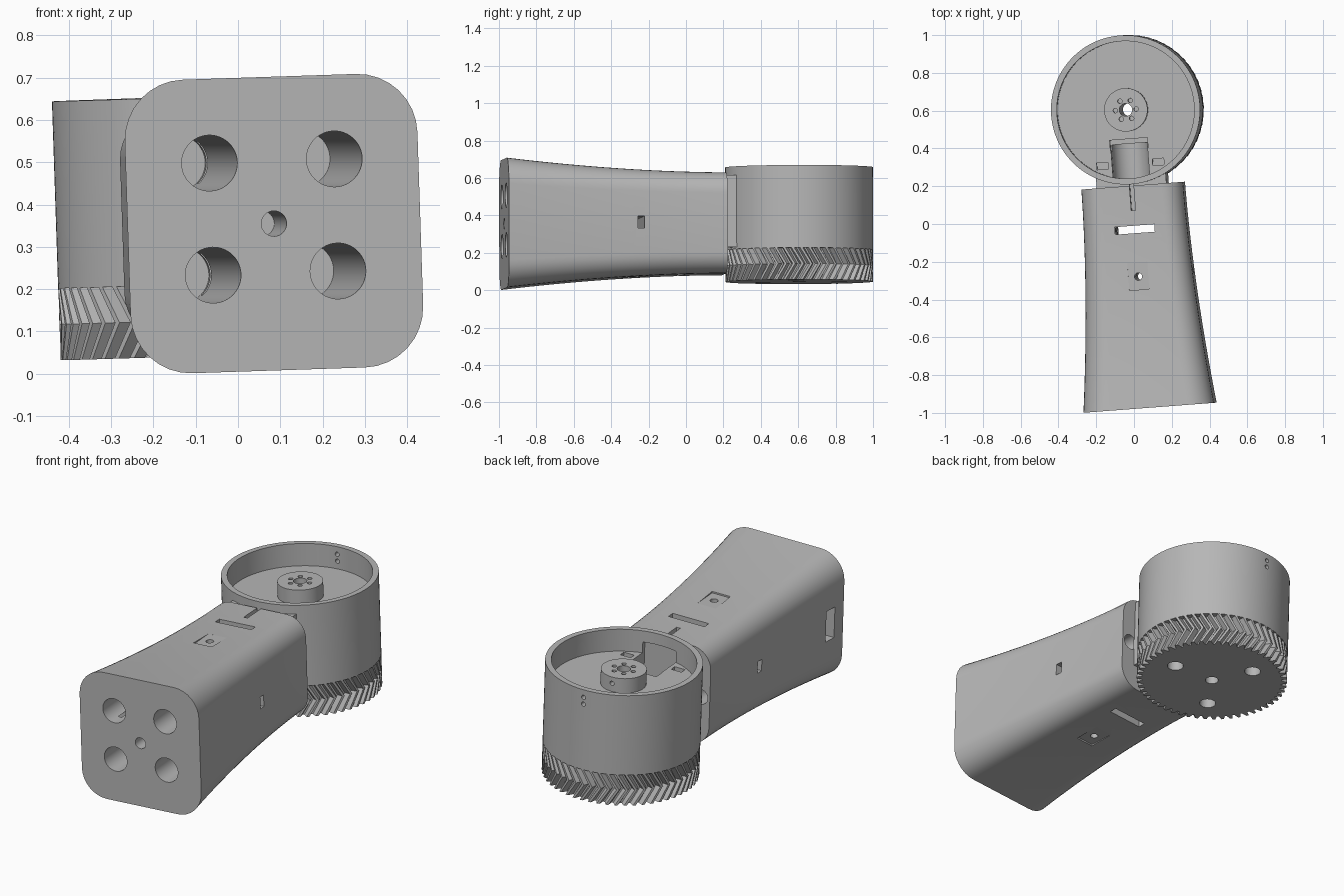
import bpy, bmesh, math
from mathutils import Matrix, Vector

if "Cube" in bpy.data.objects:
    bpy.data.objects.remove(bpy.data.objects["Cube"], do_unlink=True)

grey = bpy.data.materials.new("plain_grey")
grey.use_nodes = True
GREY = (0.47, 0.47, 0.47, 1)
grey.diffuse_color = GREY
grey.node_tree.nodes["Principled BSDF"].inputs["Base Color"].default_value = GREY

parts = []


def make(name, bm):
    bmesh.ops.recalc_face_normals(bm, faces=bm.faces)
    mesh = bpy.data.meshes.new(name)
    bm.to_mesh(mesh)
    bm.free()
    obj = bpy.data.objects.new(name, mesh)
    bpy.context.collection.objects.link(obj)
    return obj


def part(name, bm):
    obj = make(name, bm)
    obj.data.materials.append(grey)
    parts.append(obj)
    return obj


def box(x, y, z):
    """Box from (low, high) ranges."""
    bm = bmesh.new()
    size = [r[1] - r[0] for r in (x, y, z)]
    mid = Vector([(r[0] + r[1]) / 2 for r in (x, y, z)])
    bmesh.ops.create_cube(bm, size=1, matrix=Matrix.Translation(mid) @ Matrix.Diagonal((*size, 1)))
    return bm


def rod(start, end, r, sides=32):
    """Cylinder between two points."""
    a, b = Vector(start), Vector(end)
    turn = (b - a).to_track_quat('Z', 'Y').to_matrix().to_4x4()
    bm = bmesh.new()
    bmesh.ops.create_cone(bm, cap_ends=True, segments=sides, radius1=r, radius2=r,
                          depth=(b - a).length, matrix=Matrix.Translation((a + b) / 2) @ turn)
    return bm


def loft(rings):
    bm = bmesh.new()
    loops = [[bm.verts.new(p) for p in ring] for ring in rings]
    n = len(loops[0])
    for a, b in zip(loops, loops[1:]):
        for i in range(n):
            j = (i + 1) % n
            bm.faces.new((a[i], a[j], b[j], b[i]))
    bm.faces.new(loops[0])
    bm.faces.new(loops[-1])
    return bm


def cut(obj, shapes):
    cutters = [make("cutter", s) for s in shapes]
    for c in cutters:
        c.hide_render = True
        mod = obj.modifiers.new("cut", 'BOOLEAN')
        mod.operation, mod.solver, mod.object = 'DIFFERENCE', 'EXACT', c
    deps = bpy.context.evaluated_depsgraph_get()
    mesh = bpy.data.meshes.new_from_object(obj.evaluated_get(deps))
    obj.modifiers.clear()
    obj.data = mesh
    for c in cutters:
        bpy.data.objects.remove(c, do_unlink=True)


def ring_points(r, count, start=0.0):
    angles = [math.radians(start) + math.tau * i / count for i in range(count)]
    return [(r * math.cos(a), r * math.sin(a)) for a in angles]


# Flared arm with a rounded square section; drum axis is the local origin
FRONT, BACK = -1.582, -0.403


def half_size(y):
    return 0.27 + 0.077 * ((BACK - y) / (BACK - FRONT)) ** 1.8


def section(y):
    h = half_size(y)
    r = h * 0.41
    pts = []
    for k, (sx, sz) in enumerate(((1, 1), (-1, 1), (-1, -1), (1, -1))):
        for s in range(9):
            a = math.pi / 2 * (k + s / 8)
            pts.append((sx * (h - r) + r * math.cos(a), y, sz * (h - r) + r * math.sin(a)))
    return pts


RINGS = 16
arm = part("arm", loft([section(FRONT + (BACK - FRONT) * i / RINGS) for i in range(RINGS + 1)]))
pad = half_size(-0.81)
holes = [rod((x, FRONT - 0.1, z), (x, -0.58, z), 0.066, 48)
         for x in (-0.148, 0.148) for z in (0.148, -0.117)]              # long bores
holes += [rod((0, FRONT - 0.1, 0), (0, -1.2, 0), 0.03),                   # centre bore
          box((-0.105, 0.105), (-0.655, -0.615), (-0.5, 0.5)),            # strap slot
          box((-0.011, 0.011), (-0.535, -0.35), (0.17, 0.4)),             # top slit
          box((-0.5, 0.5), (-0.886, -0.85), (-0.032, 0.032)),             # side slots
          box((-0.5, -0.15), (-1.51, -1.44), (-0.085, 0.085)),            # side window
          box((-0.053, 0.053), (-0.955, -0.81), (pad, 0.5)),              # nut pockets
          box((-0.053, 0.053), (-0.955, -0.81), (-0.5, -pad)),
          rod((0, -0.885, -0.5), (0, -0.885, 0.5), 0.02)]
holes += [rod((x, -0.55, 0), (x, -0.3, 0), 0.042) for x in (-0.215, 0.215)]
cut(arm, holes)

# Neck joining arm and drum
neck = part("neck", box((-0.185, 0.185), (-0.41, -0.29), (-0.13, 0.255)))
cut(neck, [rod((0, 0, -0.5), (0, 0, 0.5), 0.385, 128),
           box((-0.011, 0.011), (-0.5, -0.2), (0.17, 0.4))])

# Open drum with a raised floor, motor pocket and mounting holes
TOP, FLOOR, GEAR_TOP, BOTTOM = 0.302, 0.18, -0.14, -0.31
drum = part("drum", rod((0, 0, GEAR_TOP), (0, 0, TOP), 0.395, 128))
holes = [rod((0, 0, FLOOR), (0, 0, 0.5), 0.364, 128),
         rod((0, 0, -0.5), (0, 0, 0.5), 0.034),
         box((-0.1, 0.1), (-0.21, -0.155), (0.06, 0.4)),
         box((-0.097, 0.097), (-0.372, -0.2), (0.08, 0.24)),
         rod((0, -0.372, 0.08), (0, -0.18, 0.08), 0.0965)]
holes += [box((x - 0.03, x + 0.03), (-0.305, -0.27), (0.12, 0.3)) for x in (-0.148, 0.148)]
holes += [rod((0, 0.3, z), (0, 0.5, z), 0.012, 16) for z in (0.26, 0.222)]
cut(drum, holes)

# Hub with a bolt circle and a set screw hole
hub = part("hub", rod((0, 0, FLOOR - 0.002), (0, 0, 0.26), 0.115, 64))
holes = [rod((0, 0, 0), (0, 0, 0.5), 0.034)]
holes += [rod((x, y, 0.2), (x, y, 0.5), 0.012, 16) for x, y in ring_points(0.055, 6)]
holes += [rod((0, 0.08, 0.225), (0, 0.2, 0.225), 0.012, 16)]
cut(hub, holes)

# Herringbone gear under the drum
TEETH = 54


def gear_ring(z, twist):
    pts = []
    for i in range(TEETH):
        for frac, r in ((0, 0.365), (0.22, 0.365), (0.46, 0.395), (0.76, 0.395)):
            a = math.tau * (i + frac) / TEETH + math.radians(twist)
            pts.append((r * math.cos(a), r * math.sin(a), z))
    return pts


gear = part("gear", loft([gear_ring(BOTTOM, 0), gear_ring((BOTTOM + GEAR_TOP) / 2, 7.5),
                          gear_ring(GEAR_TOP, 0)]))
holes = [rod((x, y, -0.5), (x, y, BOTTOM + 0.06), 0.042) for x, y in ring_points(0.235, 3, 231)]
holes += [rod((0, 0, -0.5), (0, 0, 0), 0.034)]
cut(gear, holes)

# Pose the whole assembly and smooth the rounded surfaces
pose = (Matrix.Translation((-0.035, 0.605, 0.355))
        @ Matrix.Rotation(math.radians(4.35), 4, 'Z')
        @ Matrix.Rotation(math.radians(-1.9), 4, 'Y'))
bpy.ops.object.select_all(action='DESELECT')
for obj in parts:
    obj.matrix_world = pose
    obj.select_set(True)
bpy.context.view_layer.objects.active = arm
bpy.ops.object.shade_smooth_by_angle(angle=math.radians(30))
